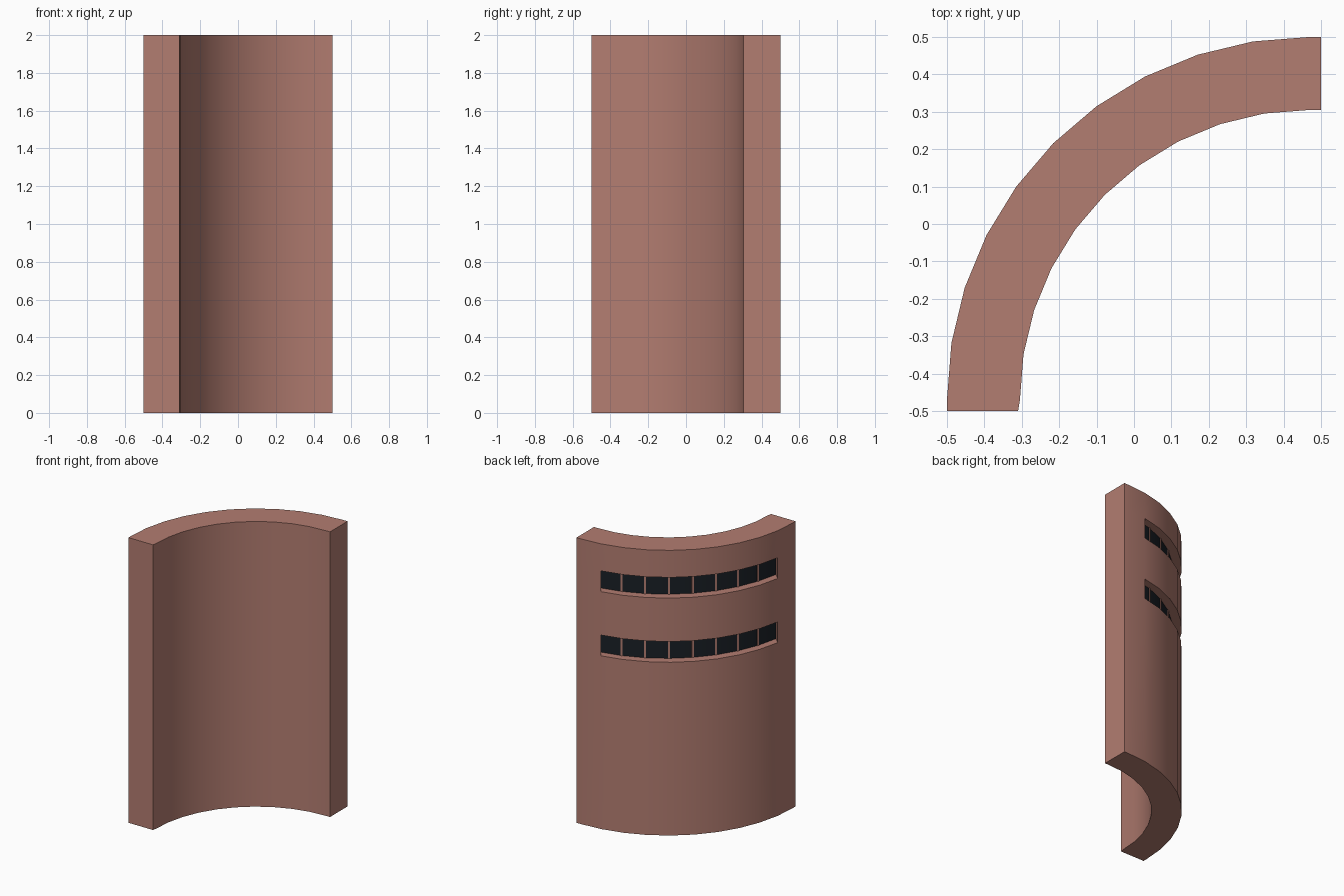
import bpy, bmesh
from math import radians, cos, sin
from mathutils import Vector, Matrix

if "Cube" in bpy.data.objects:
    bpy.data.objects.remove(bpy.data.objects["Cube"])

CX, CY = 0.47, -0.47            # centre of the curve
R_OUT, R_IN = 0.97, 0.775
LEVELS = [0, 1.215, 1.36, 1.665, 1.81, 2]
BANDS = [1, 3]                  # level intervals holding window strips
SHIFT = Vector((0.7071, -0.7071, 0)) * 0.06


def material(name, rgb):
    m = bpy.data.materials.new(name)
    m.diffuse_color = (*rgb, 1)
    m.use_nodes = True
    m.node_tree.nodes["Principled BSDF"].inputs["Base Color"].default_value = m.diffuse_color
    return m


def finish(name, bm, mats, smooth=False):
    bmesh.ops.recalc_face_normals(bm, faces=bm.faces)
    me = bpy.data.meshes.new(name)
    bm.to_mesh(me)
    bm.free()
    for m in mats:
        me.materials.append(m)
    ob = bpy.data.objects.new(name, me)
    bpy.context.collection.objects.link(ob)
    if smooth:
        bpy.ops.object.select_all(action='DESELECT')
        ob.select_set(True)
        bpy.context.view_layer.objects.active = ob
        bpy.ops.object.shade_smooth_by_angle(angle=radians(30))
    return ob


def arc(r):
    return [(CX + r * cos(radians(a)), CY + r * sin(radians(a))) for a in range(90, 181, 9)]


clay = material("clay", (0.45, 0.205, 0.165))
glass = material("dark_glass", (0.01, 0.014, 0.019))

# Curved wall: outer and inner arcs with short straight ends
outer = [(0.5, 0.5)] + arc(R_OUT) + [(-0.5, -0.5)]
inner = [(0.5, 0.305)] + arc(R_IN) + [(-0.31, -0.5)]
n = len(outer)
loop = outer + inner[::-1]
bm = bmesh.new()
rings = [[bm.verts.new((x, y, z)) for x, y in loop] for z in LEVELS]
strips = []
for k in range(len(LEVELS) - 1):
    lo, hi = rings[k], rings[k + 1]
    for i in range(len(loop)):
        j = (i + 1) % len(loop)
        f = bm.faces.new((lo[i], lo[j], hi[j], hi[i]))
        if k in BANDS and 2 <= i <= 9:
            strips.append(f)
for ring in (rings[0], rings[-1]):
    for i in range(n - 1):
        bm.faces.new((ring[i], ring[i + 1], ring[-2 - i], ring[-1 - i]))
bmesh.ops.recalc_face_normals(bm, faces=bm.faces)

# Window strips pushed straight into the wall
ext = bmesh.ops.extrude_face_region(bm, geom=strips)["geom"]
bmesh.ops.translate(bm, vec=SHIFT, verts=[g for g in ext if isinstance(g, bmesh.types.BMVert)])
for g in ext:
    if isinstance(g, bmesh.types.BMFace):
        g.material_index = 1
old = [f for f in strips if f.is_valid]
if old:
    bmesh.ops.delete(bm, geom=old, context='FACES')
finish("curved_wall", bm, [clay, glass], smooth=True)

# Thin upright bars between the panes
bm = bmesh.new()
for k in BANDS:
    z0, z1 = LEVELS[k], LEVELS[k + 1]
    for a in range(108, 163, 9):
        t = radians(a)
        pos = Vector((CX + R_OUT * cos(t), CY + R_OUT * sin(t), (z0 + z1) / 2)) + SHIFT
        bmesh.ops.create_cube(bm, size=1, matrix=Matrix.Translation(pos) @ Matrix.Rotation(t, 4, 'Z')
                              @ Matrix.Diagonal((0.008, 0.013, z1 - z0, 1)))
finish("window_bars", bm, [clay])
